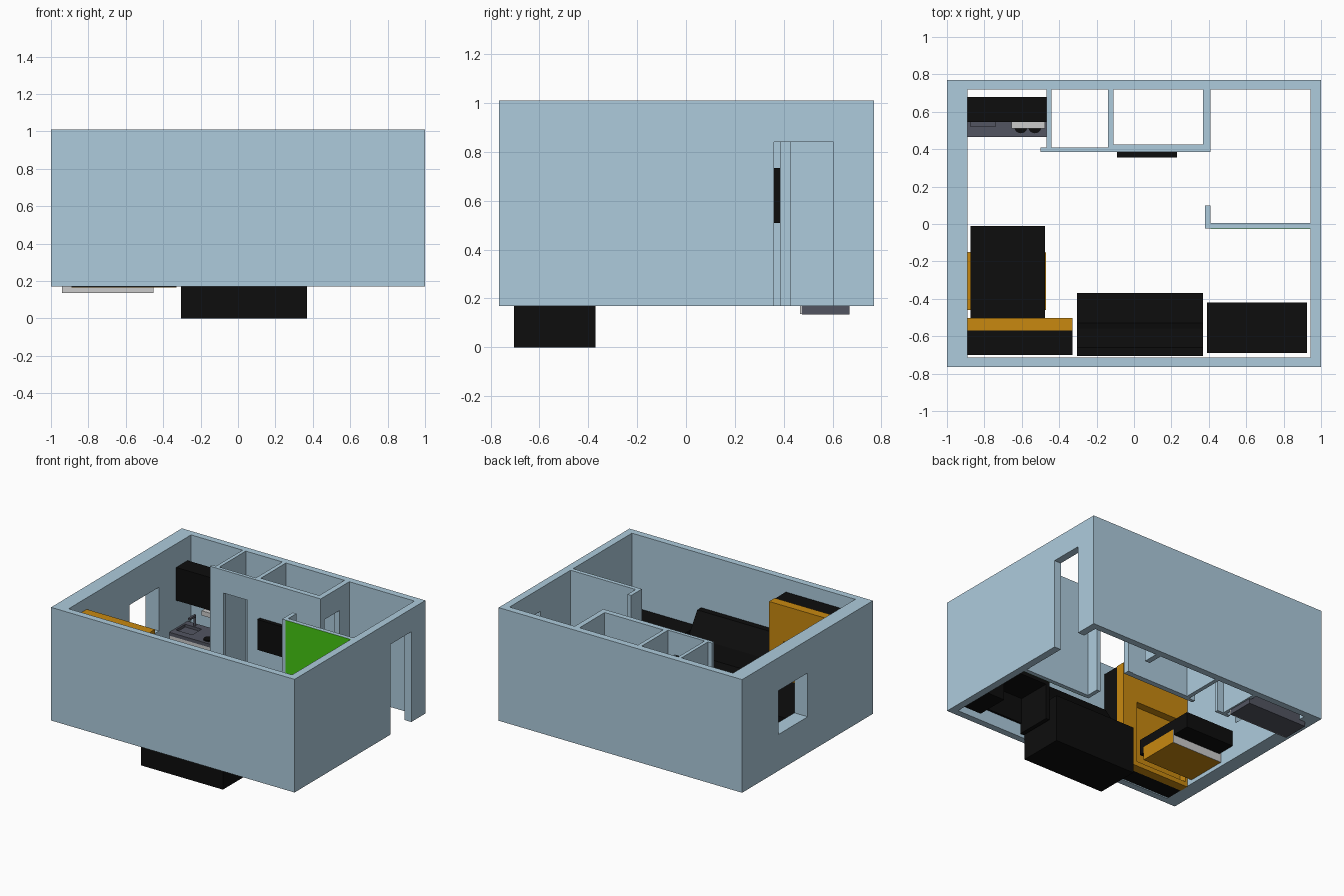
import bpy, bmesh
from mathutils import Vector

if "Cube" in bpy.data.objects:
    bpy.data.objects.remove(bpy.data.objects["Cube"])


def mat(name, rgb):
    m = bpy.data.materials.new(name)
    m.diffuse_color = (*rgb, 1)
    m.use_nodes = True
    m.node_tree.nodes["Principled BSDF"].inputs["Base Color"].default_value = m.diffuse_color
    return m


BLUE = mat("wall_blue", (0.42, 0.60, 0.72))
BLACK = mat("black", (0.004, 0.004, 0.004))
ORANGE = mat("orange", (0.58, 0.25, 0.005))
GREEN = mat("green", (0.06, 0.57, 0.006))
SLATE = mat("slate", (0.085, 0.09, 0.12))


def finish(name, bm, material):
    bmesh.ops.recalc_face_normals(bm, faces=bm.faces)
    me = bpy.data.meshes.new(name)
    bm.to_mesh(me)
    bm.free()
    ob = bpy.data.objects.new(name, me)
    bpy.context.collection.objects.link(ob)
    if material:
        me.materials.append(material)
    return ob


def box(name, x, y, z, material=None):
    bm = bmesh.new()
    bmesh.ops.create_cube(bm, size=1)
    for v in bm.verts:
        v.co = Vector([a[0] + (c + 0.5) * (a[1] - a[0]) for a, c in zip((x, y, z), v.co)])
    return finish(name, bm, material)


def profile_x(name, pts, x, material=None):
    """Extrude a (y, z) outline along x."""
    bm = bmesh.new()
    f = bm.faces.new([bm.verts.new((x[0], y, z)) for y, z in pts])
    r = bmesh.ops.extrude_face_region(bm, geom=[f])
    vs = [g for g in r["geom"] if isinstance(g, bmesh.types.BMVert)]
    bmesh.ops.translate(bm, verts=vs, vec=(x[1] - x[0], 0, 0))
    return finish(name, bm, material)


def disc(name, x, y, z, r, h, material, sides=20):
    bm = bmesh.new()
    bmesh.ops.create_cone(bm, cap_ends=True, segments=sides, radius1=r, radius2=r, depth=h)
    bmesh.ops.translate(bm, verts=bm.verts, vec=(x, y, z + h / 2))
    return finish(name, bm, material)


def cut(ob, x, y, z):
    c = box("cutter", x, y, z)
    c.hide_render = True
    m = ob.modifiers.new("cut", "BOOLEAN")
    m.operation, m.solver, m.object = "DIFFERENCE", "EXACT", c
    bpy.context.view_layer.objects.active = ob
    bpy.ops.object.modifier_apply(modifier=m.name)
    bpy.data.objects.remove(c)


# outer walls: ring with a window on the left and entrance on the right
H = (0.17, 1.01)
DOOR = (0.0, 0.84)
outer = box("outer_walls", (-1, 1), (-0.765, 0.77), H, BLUE)
cut(outer, (-0.89, 0.945), (-0.715, 0.72), (0, 1.2))
cut(outer, (-1.1, -0.8), (0.0, 0.345), (0.44, 0.765))
cut(outer, (0.9, 1.1), (0.36, 0.605), DOOR)

# inner walls
front = box("corridor_wall", (-0.5, 0.41), (0.385, 0.41), H, BLUE)
cut(front, (-0.39, -0.19), (0.3, 0.5), DOOR)
box("bath_front_wall", (-0.11, 0.37), (0.41, 0.425), H, BLUE)
for i, x in enumerate([(-0.467, -0.44), (-0.14, -0.11)]):
    box(f"partition_{i}", x, (0.41, 0.72), H, BLUE)
bath = box("bath_side_wall", (0.37, 0.41), (0.41, 0.72), H, BLUE)
cut(bath, (0.3, 0.5), (0.43, 0.605), DOOR)
box("living_divider", (0.38, 0.945), (-0.025, 0.005), H, BLUE)
box("divider_stub", (0.38, 0.41), (0.005, 0.1), H, BLUE)
box("green_panel", (0.41, 0.945), (-0.027, -0.025), (0.17, 1.009), GREEN)

# television
box("television", (-0.09, 0.23), (0.355, 0.385), (0.51, 0.735), BLACK)

# kitchen
KX = (-0.94, -0.452)
box("kitchen_base", KX, (0.475, 0.67), (0.135, 0.36), SLATE)
for i in range(3):
    w = (KX[1] - KX[0]) / 3
    box(f"kitchen_door_{i}", (KX[0] + i * w, KX[0] + (i + 1) * w), (0.466, 0.475), (0.137, 0.36))
top = box("counter_top", (-0.89, -0.467), (0.465, 0.68), (0.36, 0.385), SLATE)
cut(top, (-0.875, -0.74), (0.52, 0.63), (0.365, 0.5))
disc("faucet_post", -0.81, 0.65, 0.385, 0.009, 0.08, SLATE, 12)
box("faucet_spout", (-0.818, -0.802), (0.58, 0.655), (0.45, 0.465), SLATE)
for i, x in enumerate((-0.605, -0.53)):
    for j, y in enumerate((0.52, 0.61)):
        disc(f"burner_{i}_{j}", x, y, 0.385, 0.035, 0.008, BLACK)
box("upper_cabinet", (-0.89, -0.467), (0.545, 0.68), (0.59, 0.835), BLACK)
box("cooker_hood", (-0.655, -0.475), (0.51, 0.66), (0.555, 0.59))

# wardrobe with a niche behind the bed
WX = (-0.89, -0.33)
box("wardrobe_body", WX, (-0.7, -0.57), (0.167, 0.92), BLACK)
w = box("wardrobe_front", WX, (-0.57, -0.503), (0.165, 0.925), ORANGE)
cut(w, (-0.875, -0.45), (-0.56, -0.4), (0.2, 0.66))

# bed: cover, orange base, grey end panel
bed = box("bed_cover", (-0.875, -0.475), (-0.505, -0.01), (0.26, 0.375), BLACK)
box("bed_base", (-0.93, -0.47), (-0.46, -0.153), (0.2, 0.3), ORANGE)
box("bed_end_panel", (-0.93, -0.472), (-0.153, -0.15), (0.2, 0.3))

# sofa with a sloped backrest
profile_x("sofa", [(-0.705, 0), (-0.37, 0), (-0.37, 0.35), (-0.53, 0.35),
                   (-0.56, 0.46), (-0.66, 0.615), (-0.705, 0.615)], (-0.305, 0.37), BLACK)

# desk
DX, DY = (0.39, 0.925), (-0.69, -0.42)
box("desk_top", DX, DY, (0.44, 0.48), BLACK)
box("desk_back", DX, (-0.69, -0.675), (0.25, 0.44), BLACK)
box("desk_drawers", (0.78, 0.925), (-0.675, -0.43), (0.19, 0.44), BLACK)
box("desk_side", (0.39, 0.42), (-0.69, -0.42), (0.175, 0.44), BLACK)
